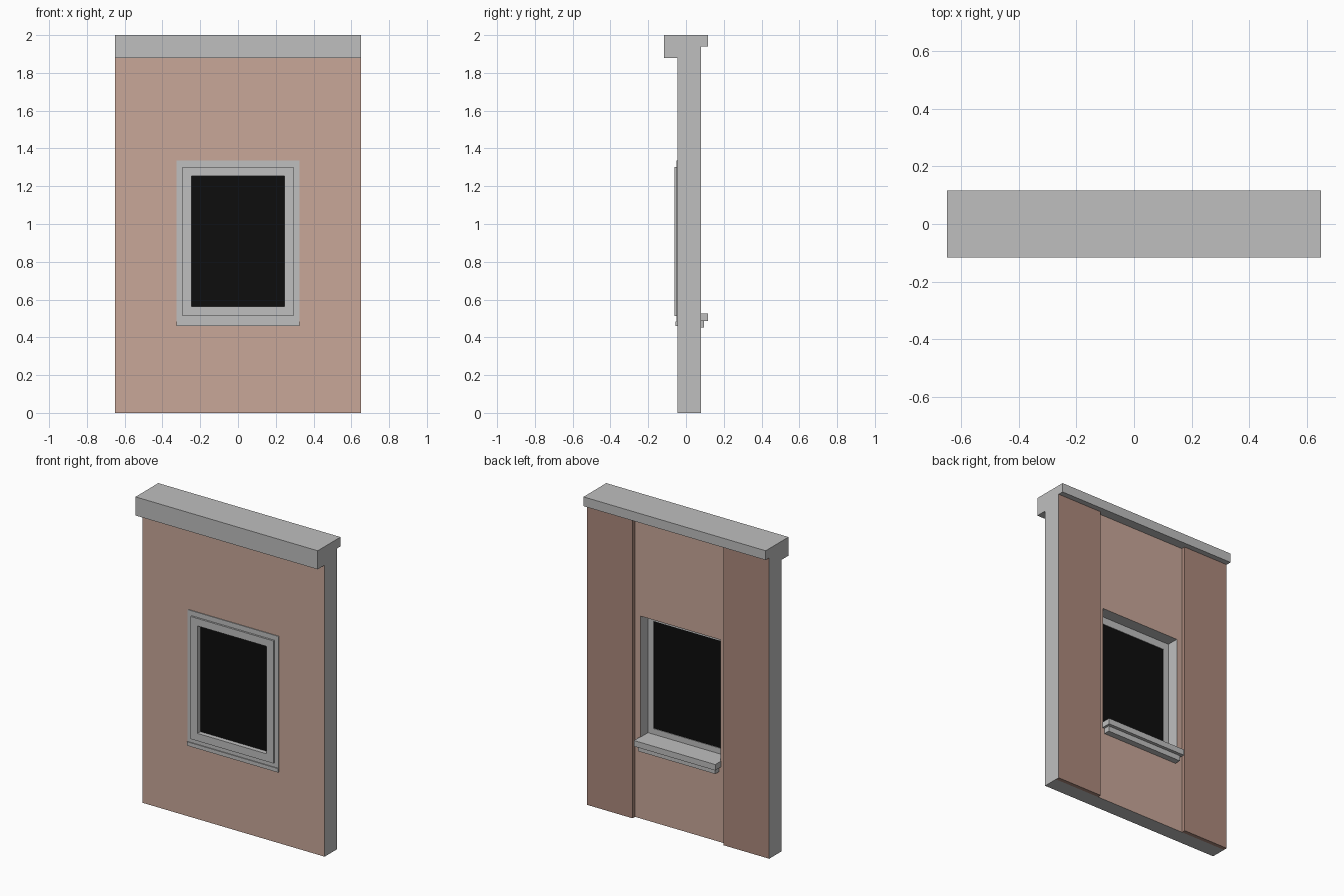
import bpy
import bmesh

default = bpy.data.objects.get("Cube")
if default:
    bpy.data.objects.remove(default, do_unlink=True)


def material(name, rgb):
    mat = bpy.data.materials.new(name)
    mat.use_nodes = True
    mat.diffuse_color = (*rgb, 1)
    mat.node_tree.nodes["Principled BSDF"].inputs["Base Color"].default_value = (*rgb, 1)
    return mat


GREY = material("stone grey", (0.52, 0.52, 0.52))
TAN = material("plaster tan", (0.58, 0.385, 0.315))
BROWN = material("pilaster brown", (0.41, 0.25, 0.2))
BLACK = material("window black", (0.004, 0.004, 0.004))


def finish(name, bm, mats, rule=None):
    bmesh.ops.recalc_face_normals(bm, faces=bm.faces)
    bm.normal_update()
    if rule:
        for face in bm.faces:
            face.material_index = rule(face.normal)
    mesh = bpy.data.meshes.new(name)
    bm.to_mesh(mesh)
    bm.free()
    for mat in mats:
        mesh.materials.append(mat)
    obj = bpy.data.objects.new(name, mesh)
    bpy.context.scene.collection.objects.link(obj)
    return obj


def box(name, x, y, z, mats, rule=None):
    bm = bmesh.new()
    bmesh.ops.create_cube(bm, size=1)
    for v in bm.verts:
        for axis, (low, high) in enumerate((x, y, z)):
            v.co[axis] = low if v.co[axis] < 0 else high
    return finish(name, bm, mats, rule)


def ring(name, outer, inner, y, mats, rule=None):
    """Rectangular plate with a rectangular hole; each rectangle is (half width, bottom, top)."""
    bm = bmesh.new()

    def loop(rect, depth):
        w, low, high = rect
        return [bm.verts.new((px, depth, pz))
                for px, pz in ((-w, low), (w, low), (w, high), (-w, high))]

    loops = [loop(outer, y[0]), loop(inner, y[0]), loop(inner, y[1]), loop(outer, y[1])]
    for k in range(4):
        a, b = loops[k], loops[(k + 1) % 4]
        for i in range(4):
            j = (i + 1) % 4
            bm.faces.new((a[i], a[j], b[j], b[i]))
    return finish(name, bm, mats, rule)


HALF, FRONT, BACK = 0.65, -0.045, 0.055

# Wall: plaster on the broad faces, stone on the ends and window reveals
ring("wall", (HALF, 0, 1.94), (0.285, 0.515, 1.305), (FRONT, BACK),
     [TAN, GREY], lambda n: 0 if abs(n.y) > 0.5 else 1)

# Raised strips on the back, with stone outer ends
for side, label in ((1, "left"), (-1, "right")):
    box(label + "_back_pilaster", sorted((side * 0.325, side * HALF)), (BACK, 0.08),
        (0, 1.94), [BROWN, GREY], lambda n, s=side: 1 if n.x * s > 0.5 else 0)

# Coping with a deeper lip at the front
bm = bmesh.new()
profile = ((-0.116, 1.88), (FRONT, 1.88), (FRONT, 1.94),
           (0.116, 1.94), (0.116, 2), (-0.116, 2))
face = bm.faces.new([bm.verts.new((-HALF, py, pz)) for py, pz in profile])
extruded = bmesh.ops.extrude_face_region(bm, geom=[face], use_keep_orig=True)
for v in extruded["geom"]:
    if isinstance(v, bmesh.types.BMVert):
        v.co.x = HALF
finish("coping", bm, [GREY])

# Window surround, sash and pane
opening = (0.245, 0.562, 1.255)
ring("window_surround", (0.325, 0.46, 1.335), (0.28, 0.525, 1.29), (-0.05, -0.04), [GREY])
ring("window_frame", (0.295, 0.513, 1.303), opening, (-0.062, -0.02), [GREY])
box("window_pane", (-0.25, 0.25), (-0.032, -0.024), (0.557, 1.26), [BLACK])

# Sills on both sides
box("front_sill", (-0.325, 0.325), (-0.056, -0.04), (0.46, 0.485), [GREY])
box("back_sill", (-0.29, 0.29), (-0.022, 0.116), (0.487, 0.525), [GREY])
box("back_sill_moulding", (-0.275, 0.275), (0.05, 0.095), (0.452, 0.487), [GREY])
